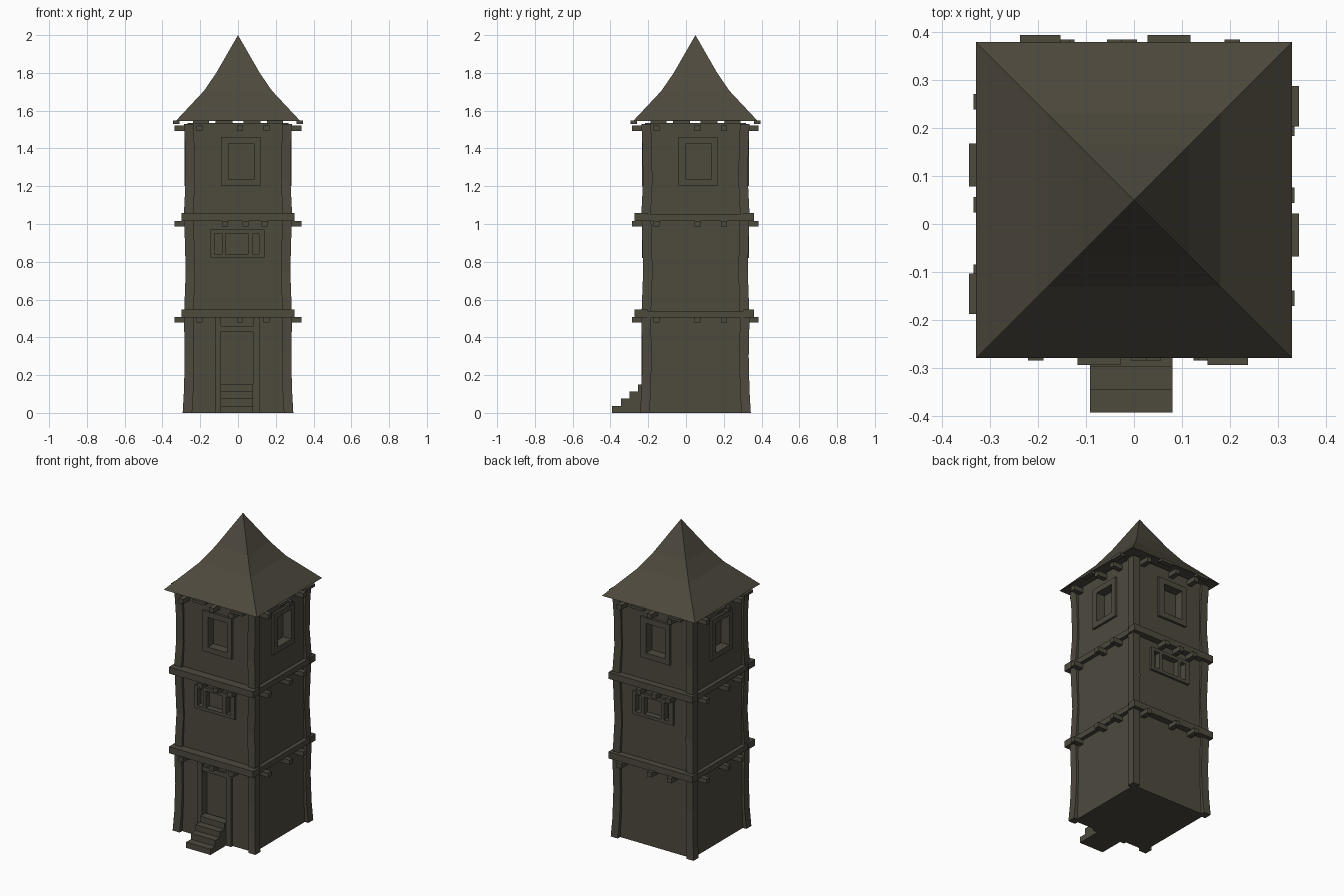
import bpy, bmesh, math
from mathutils import Matrix

if "Cube" in bpy.data.objects:
    bpy.data.objects.remove(bpy.data.objects["Cube"])

CY = 0.05  # tower axis in y
mat = bpy.data.materials.new("dark weathered wood")
mat.diffuse_color = (0.075, 0.067, 0.048, 1)
mat.use_nodes = True
mat.node_tree.nodes["Principled BSDF"].inputs["Base Color"].default_value = mat.diffuse_color


def finish(name, bm):
    bmesh.ops.recalc_face_normals(bm, faces=bm.faces)
    me = bpy.data.meshes.new(name)
    bm.to_mesh(me)
    bm.free()
    me.materials.append(mat)
    ob = bpy.data.objects.new(name, me)
    bpy.context.collection.objects.link(ob)
    return ob


def side(k):
    # front = 0, right = 1, back = 2, left = 3
    return Matrix.Translation((0, CY, 0)) @ Matrix.Rotation(k * math.pi / 2, 4, 'Z')


def add_box(bm, k, u0, u1, d0, d1, z0, z1):
    # u runs along the wall, d is the distance outward from the tower axis
    vs = [bm.verts.new(side(k) @ Matrix.Translation((u, -d, z)).to_translation())
          for z in (z0, z1) for u, d in ((u0, d0), (u1, d0), (u1, d1), (u0, d1))]
    for f in ((0, 1, 2, 3), (4, 5, 6, 7), (0, 1, 5, 4), (1, 2, 6, 5), (2, 3, 7, 6), (3, 0, 4, 7)):
        bm.faces.new([vs[i] for i in f])


def boxes(name, items):
    bm = bmesh.new()
    for it in items:
        add_box(bm, *it)
    return finish(name, bm)


# walls, with recesses for door and windows
W = 0.268
walls = boxes("walls", [(0, -W, W, -W, W, 0, 1.535)])
panes = ((-0.125, -0.085), (-0.065, 0.055), (0.078, 0.11))
cuts = [(k, -0.05, 0.085, 0.225, 0.35, 1.235, 1.425) for k in range(4)]
cuts += [(k, a, b, 0.245, 0.35, 0.84, 0.95) for k in (0, 2) for a, b in panes]
cuts += [(0, -0.09, 0.08, 0.235, 0.35, 0.14, 0.43)]
cutter = boxes("opening_cutter", cuts)
cutter.hide_render = True
cutter.hide_viewport = True
mod = walls.modifiers.new("openings", 'BOOLEAN')
mod.object = cutter
mod.solver = 'EXACT'

# slightly bowed corner posts
rings = ((0, .293), (.12, .286), (.3, .282), (.5, .286), (.56, .284), (.75, .277),
         (1.0, .284), (1.06, .286), (1.22, .278), (1.4, .28), (1.53, .286))
for k, name in enumerate(("front_left", "front_right", "back_right", "back_left")):
    bm = bmesh.new()
    loops = []
    for z, o in rings:
        i = o - 0.05
        loops.append([bm.verts.new(side(k) @ Matrix.Translation((-x, -y, z)).to_translation())
                      for x, y in ((o, o), (i, o), (i, i), (o, i))])
    for a, b in zip(loops, loops[1:]):
        for j in range(4):
            bm.faces.new((a[j], a[(j + 1) % 4], b[(j + 1) % 4], b[j]))
    bm.faces.new(loops[0])
    bm.faces.new(loops[-1])
    finish(name + "_corner_post", bm)

# floor bands
for name, z in (("lower", 0.505), ("upper", 1.015)):
    boxes(name + "_floor_band",
          [(k, -0.298, 0.298, 0.255, 0.323 if k == 0 else 0.31, z, z + 0.042) for k in (0, 2)]
          + [(k, -0.27, 0.27, 0.255, 0.293, z, z + 0.035) for k in (1, 3)])

# joist ends under the bands and eaves
for name, z in (("lower", 0.478), ("middle", 0.986), ("eaves", 1.492)):
    items = []
    for k in range(4):
        us = (-0.07, 0.04, 0.14) if name == "middle" and k in (0, 2) else (-0.205, 0.01, 0.15)
        items += [(k, u - 0.016, u + 0.016, 0.25, 0.335, z, z + 0.03) for u in us]
    boxes(name + "_joists", items)

# upper window frames, with the sill and lintel between the jambs
for k, name in enumerate(("front", "right", "back", "left")):
    boxes(name + "_window_frame", [
        (k, -0.09, -0.05, 0.25, 0.283, 1.2, 1.46), (k, 0.085, 0.118, 0.25, 0.283, 1.2, 1.46),
        (k, -0.05, 0.085, 0.25, 0.283, 1.2, 1.235), (k, -0.05, 0.085, 0.25, 0.283, 1.425, 1.46)])

# three-pane window frames on front and back
for k, name in ((0, "front"), (2, "back")):
    bars = ((-0.145, -0.125), (-0.085, -0.065), (0.055, 0.078), (0.11, 0.14))
    boxes(name + "_triple_window_frame",
          [(k, a, b, 0.25, 0.283, 0.84, 0.95) for a, b in bars]
          + [(k, -0.145, 0.14, 0.25, 0.283, a, b) for a, b in ((0.82, 0.84), (0.95, 0.97))])

# door frame and steps
boxes("door_frame", [(0, -0.122, -0.09, 0.24, 0.285, 0, 0.505), (0, 0.08, 0.115, 0.24, 0.285, 0, 0.505),
                     (0, -0.09, 0.08, 0.24, 0.28, 0.43, 0.46)])
boxes("steps", [(0, -0.092, 0.08, 0.25, d, 0, z)
                for d, z in ((0.443, 0.037), (0.395, 0.075), (0.348, 0.112), (0.303, 0.15))])

# flared four-sided roof
bm = bmesh.new()
loops = []
for h, z in ((0.33, 1.545), (0.18, 1.705), (0.115, 1.8)):
    loops.append([bm.verts.new((sx * h, CY + sy * h, z)) for sx, sy in ((-1, -1), (1, -1), (1, 1), (-1, 1))])
tip = bm.verts.new((0, CY, 2.0))
bm.faces.new(loops[0])
for j in range(4):
    n = (j + 1) % 4
    for a, b in zip(loops, loops[1:]):
        bm.faces.new((a[j], a[n], b[n], b[j]))
    bm.faces.new((loops[-1][j], loops[-1][n], tip))
finish("roof", bm)

# loose shingles hanging past the eaves
boxes("eaves_shingles", [(k, a, b, 0.31, 0.344, 1.53, 1.547)
                         for k in range(4) for a, b in ((-0.118, -0.028), (0.153, 0.238))])
